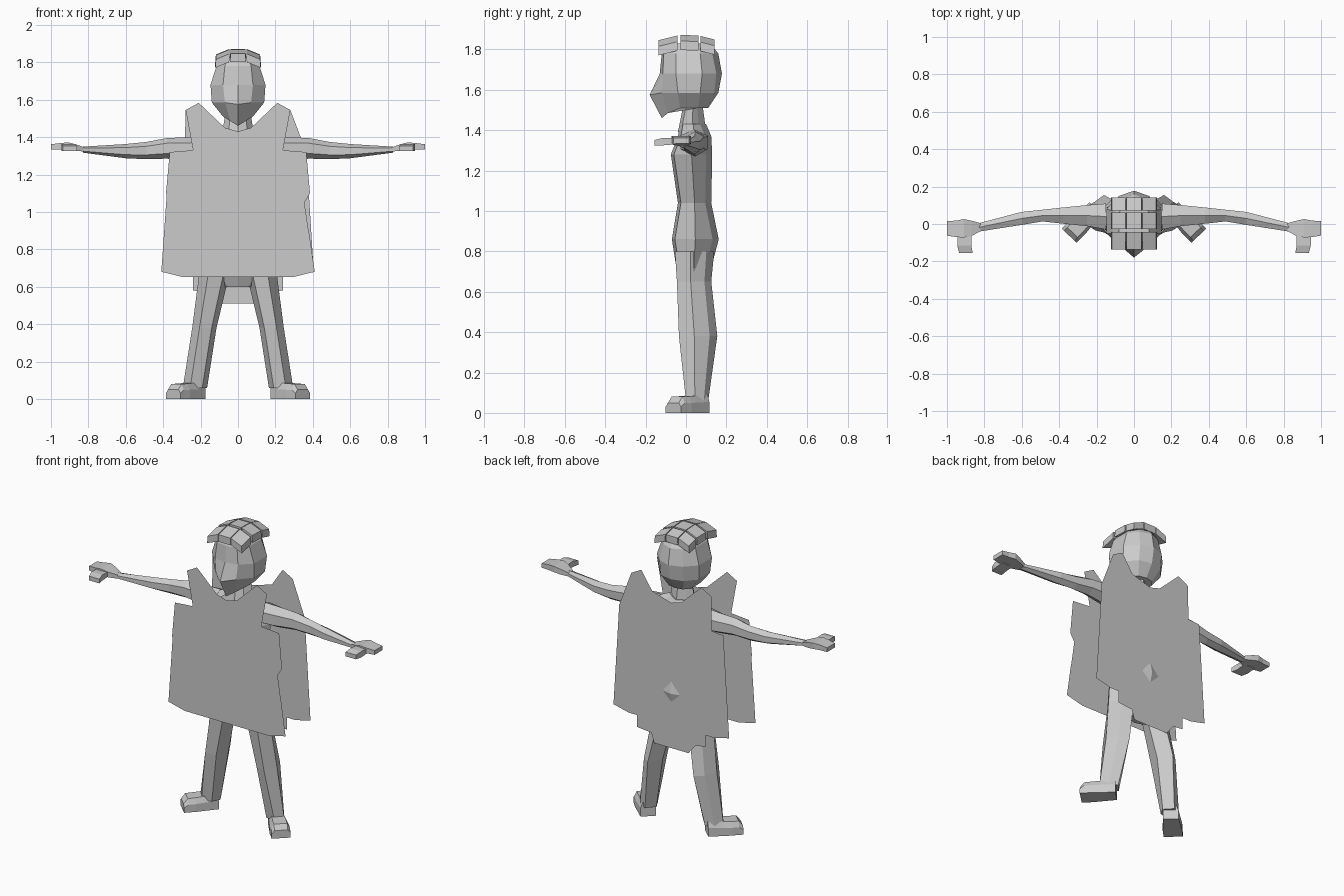
import bpy, bmesh, math
from mathutils import Vector

if "Cube" in bpy.data.objects:
    bpy.data.objects.remove(bpy.data.objects["Cube"])


def finish(bm, name):
    bmesh.ops.recalc_face_normals(bm, faces=bm.faces)
    me = bpy.data.meshes.new(name)
    bm.to_mesh(me)
    bm.free()
    ob = bpy.data.objects.new(name, me)
    bpy.context.collection.objects.link(ob)
    return ob


def loft(name, rings, sx=1):
    """Skin closed rings of 3D points and cap both ends; sx=-1 mirrors."""
    bm = bmesh.new()
    vs = [[bm.verts.new((p[0] * sx, p[1], p[2])) for p in r] for r in rings]
    n = len(vs[0])
    for a, b in zip(vs, vs[1:]):
        for i in range(n):
            j = (i + 1) % n
            bm.faces.new((a[i], a[j], b[j], b[i]))
    bm.faces.new(vs[0])
    bm.faces.new(vs[-1])
    return finish(bm, name)


def whole(half):
    """Complete a half outline (first and last points on x=0)."""
    return half + [(-p[0],) + tuple(p[1:]) for p in half[-2:0:-1]]


def flat(z, pts):
    return whole([(x, y, z) for x, y in pts])


def body_ring(z, x, yf, yb):
    m = (yf + yb) / 2
    return flat(z, [(0, yf), (.6 * x, yf + .015), (x, m), (.6 * x, yb - .03), (0, yb)])


def limb_ring(c, u, v, n=6, start=0):
    """Polygon around c spanned by half-axis vectors u and v."""
    c, u, v = Vector(c), Vector(u), Vector(v)
    out = []
    for i in range(n):
        a = math.radians(start) + 2 * math.pi * i / n
        out.append(c + u * math.cos(a) + v * math.sin(a))
    return out


# Torso and neck
loft("torso", [body_ring(*r) for r in [
    (.60, .09, 0, .09), (.70, .20, -.045, .12), (.86, .20, -.07, .162),
    (1.04, .17, -.04, .125), (1.28, .21, -.075, .13), (1.37, .22, -.04, .125),
    (1.43, .09, -.03, .10)]])
loft("neck", [body_ring(1.39, .09, -.04, .10), body_ring(1.54, .065, -.01, .08)])

# Head with a pointed nose and chin
loft("head", [
    whole([(0, -.12, 1.46), (.04, -.09, 1.485), (.08, -.03, 1.51),
           (.08, .06, 1.51), (.05, .10, 1.51), (0, .11, 1.51)]),
    whole([(0, -.18, 1.575), (.07, -.12, 1.585), (.14, -.04, 1.585),
           (.14, .07, 1.585), (.08, .14, 1.585), (0, .16, 1.585)]),
    flat(1.68, [(0, -.13), (.08, -.115), (.147, -.05), (.147, .08), (.08, .15), (0, .178)]),
    flat(1.78, [(0, -.12), (.07, -.11), (.115, -.05), (.115, .07), (.07, .13), (0, .16)]),
    flat(1.83, [(0, -.10), (.06, -.09), (.08, -.04), (.08, .06), (.06, .10), (0, .12)])])


# Segmented cap: three bands of three slabs
def cap_z(x, y):
    return 1.872 - (.03 if abs(x) > .06 else 0) - max(0, abs(y - .01) - .04) * .25


for yi, (y0, y1) in enumerate([(-.135, -.043), (-.028, .062), (.072, .142)]):
    for xi, (x0, x1) in enumerate([(-.122, -.047), (-.042, .042), (.047, .122)]):
        def section(y):
            z0, z1 = cap_z(x0, y), cap_z(x1, y)
            return [(x0, y, z0 - .045), (x1, y, z1 - .045), (x1 * .97, y, z1), (x0 * .97, y, z0)]
        loft(f"cap_slab_{yi}_{xi}", [section(y0), section(y1)])

# Thin front and back tabard panels
collar = [(0, 1.43), (.07, 1.45), (.135, 1.47), (.21, 1.583), (.28, 1.545),
          (.225, 1.44), (.24, 1.33), (.365, 1.32)]
front_hem = [(.385, 1.10), (.355, 1.05), (.36, .95), (.38, .89), (.41, .68), (.295, .652), (0, .652)]
back_hem = [(.405, .68), (.30, .655), (.24, .655), (.24, .58), (.14, .57), (.12, .51), (0, .51)]
for name, y, hem in [("front_panel", -.11, front_hem), ("back_panel", .147, back_hem)]:
    bm = bmesh.new()
    face = bm.faces.new([bm.verts.new((x, y, z)) for x, z in whole(collar + hem)])
    bmesh.ops.triangulate(bm, faces=[face])
    finish(bm, name)

# Limbs, mirrored
for side, sx in (("left", 1), ("right", -1)):
    # Arm: x, y, z, half depth, half height
    loft(f"{side}_arm", [limb_ring((x, y, z), (0, ry, 0), (0, 0, rz), 6, 30)
                         for x, y, z, ry, rz in [
        (.15, .04, 1.34, .08, .065), (.25, .045, 1.335, .065, .065), (.38, .045, 1.34, .05, .055),
        (.49, .045, 1.328, .036, .046), (.60, .03, 1.325, .04, .038), (.83, -.018, 1.333, .026, .016)]], sx)
    # Hand: flat mitten plus forward finger
    loft(f"{side}_hand", [[(x, y0, z0), (x, y1, z0), (x, y1, z1), (x, y0, z1)]
                          for x, y0, y1, z0, z1 in [
        (.82, -.038, .004, 1.322, 1.345), (.87, -.065, .018, 1.328, 1.362),
        (.91, -.072, .026, 1.335, 1.372), (.95, -.07, .018, 1.335, 1.368), (1.0, -.062, .016, 1.335, 1.362)]], sx)
    loft(f"{side}_thumb", [[(x0, y, z0), (x1, y, z0), (x1, y, z1), (x0, y, z1)]
                           for y, x0, x1, z0, z1 in [
        (-.05, .87, .945, 1.33, 1.36), (-.115, .87, .945, 1.325, 1.362), (-.155, .862, .935, 1.325, 1.352)]], sx)
    # Leg: inner x, outer x, front y, back y
    leg = []
    for z, xi, xo, yf, yb in [(.80, .01, .20, -.055, .14), (.65, .05, .21, -.045, .125),
                              (.38, .115, .245, -.035, .155), (.06, .165, .295, .0, .11)]:
        w, d = xo - xi, yb - yf
        leg.append([(xi, yf + d * .55, z), (xi + w * .2, yf + d * .1, z), (xi + w * .7, yf, z),
                    (xo, yf + d * .4, z), (xi + w * .75, yf + d * .8, z), (xi + w * .35, yb, z)])
    loft(f"{side}_leg", leg, sx)
    # Foot: swept from heel to outturned toe
    d, s = Vector((.69, -.72, 0)), Vector((.72, .69, 0))
    heel = Vector((.205, .085, 0))
    foot = []
    for t, w, h in [(0, .045, .09), (.09, .052, .085), (.135, .056, .082), (.18, .055, .08), (.205, .055, .05)]:
        c = heel + d * t
        up = Vector((0, 0, h))
        foot.append([c - s * w, c + s * w, c + s * w + up * .6, c + s * w * .7 + up,
                     c - s * w * .7 + up, c - s * w + up * .6])
    loft(f"{side}_foot", foot, sx)
